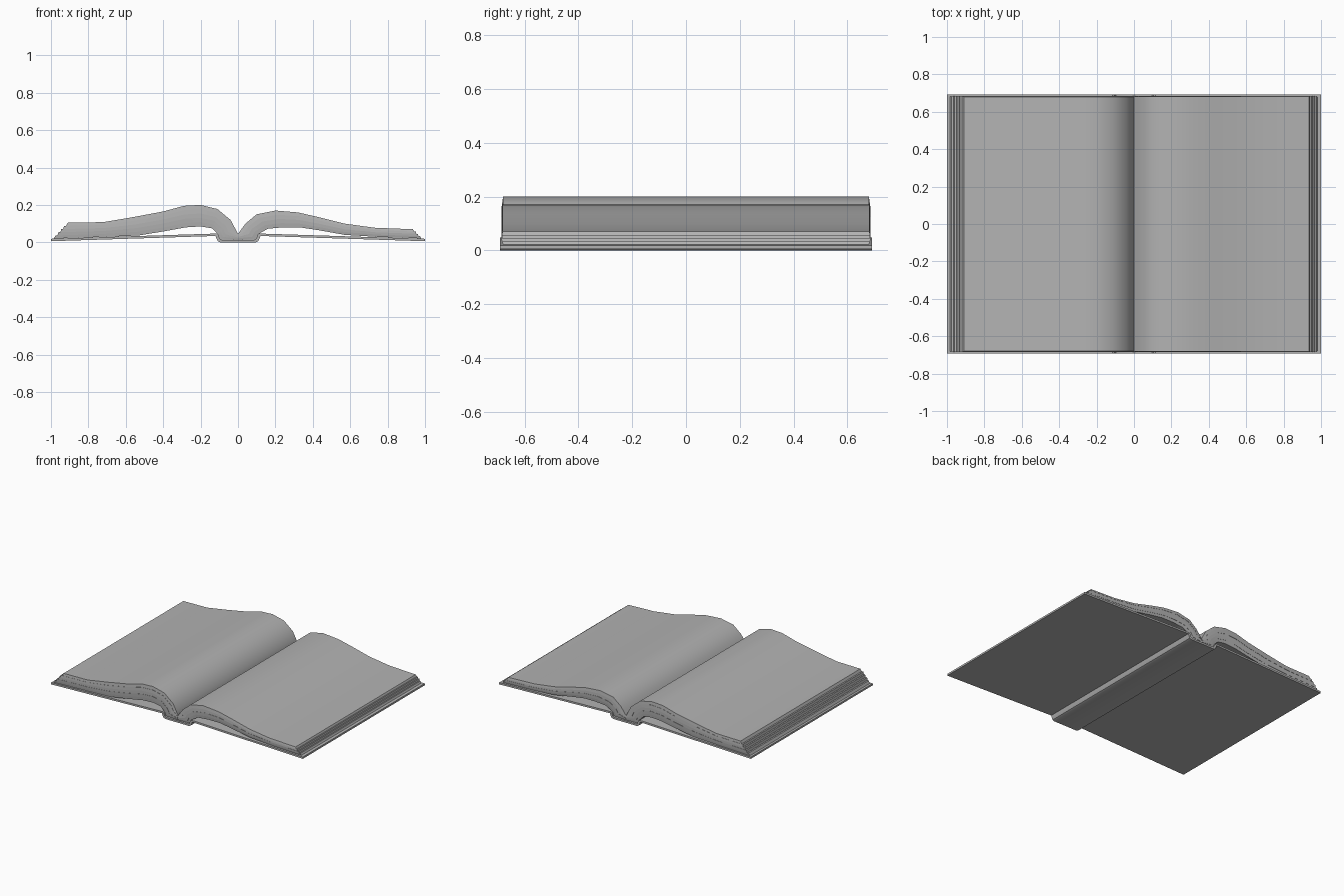
import bpy, bmesh, math

if "Cube" in bpy.data.objects:
    bpy.data.objects.remove(bpy.data.objects["Cube"])

grey = bpy.data.materials.new("book_grey")
grey.diffuse_color = (0.45, 0.45, 0.45, 1)
grey.use_nodes = True
grey.node_tree.nodes["Principled BSDF"].inputs["Base Color"].default_value = grey.diffuse_color


def finish(name, bm):
    bmesh.ops.recalc_face_normals(bm, faces=bm.faces)
    mesh = bpy.data.meshes.new(name)
    bm.to_mesh(mesh)
    bm.free()
    mesh.materials.append(grey)
    ob = bpy.data.objects.new(name, mesh)
    bpy.context.collection.objects.link(ob)
    bpy.ops.object.select_all(action='DESELECT')
    ob.select_set(True)
    bpy.context.view_layer.objects.active = ob
    bpy.ops.object.shade_smooth_by_angle(angle=math.radians(32))
    return ob


def page_block(name, top, bottom, sheets):
    """Stack of sheets between two curves; sheet ends and fore edges step in and out."""
    bm = bmesh.new()
    n = len(top)
    rows = {-1: [], 1: []}
    levels = []                                  # (height factor, sheet index)
    for k in range(sheets):
        levels += [(k / sheets, k), ((k + 1) / sheets, k)]
    for j, (t, k) in enumerate(levels):
        # each sheet has a near-vertical fore edge, so the block is stepped
        edge = (k + (0.35 if j % 2 == 0 else 0.65)) / sheets
        edge = 0.0 if j == 0 else 1.0 if j == len(levels) - 1 else edge
        bulge = 0.004 * math.sin(math.pi * t) + (0.0015 if k % 2 else 0)
        for s in (-1, 1):
            row = []
            for i, (p, q) in enumerate(zip(top, bottom)):
                x = q[0] + (p[0] - q[0]) * (edge if i == 0 else t)
                z = q[1] + (p[1] - q[1]) * t
                row.append(bm.verts.new((x, s * (0.68 + bulge), z)))
            rows[s].append(row)
    f, b = rows[-1], rows[1]
    for j in range(len(levels) - 1):
        for r in (f, b):                         # head and tail ends
            for i in range(n - 1):
                bm.faces.new((r[j][i], r[j][i + 1], r[j + 1][i + 1], r[j + 1][i]))
        for i in (0, n - 1):                     # fore edge and gutter
            bm.faces.new((f[j][i], b[j][i], b[j + 1][i], f[j + 1][i]))
    for j in (0, -1):                            # lowest and open page
        for i in range(n - 1):
            bm.faces.new((f[j][i], f[j][i + 1], b[j][i + 1], b[j][i]))
    return finish(name, bm)


def strip(name, outer, inner, half):
    """Bent sheet with thickness, extruded along y."""
    bm = bmesh.new()
    n = len(outer)
    o, q = [[[bm.verts.new((x, y, z)) for x, z in c] for y in (-half, half)]
            for c in (outer, inner)]
    for i in range(n - 1):
        for c in (o, q):
            bm.faces.new((c[0][i], c[0][i + 1], c[1][i + 1], c[1][i]))
        for s in (0, 1):
            bm.faces.new((o[s][i], o[s][i + 1], q[s][i + 1], q[s][i]))
    for i in (0, n - 1):
        bm.faces.new((o[0][i], o[1][i], q[1][i], q[0][i]))
    return finish(name, bm)


def mirrored(half):
    return [(-x, z) for x, z in half] + half[::-1]


# Cover: two boards sloping up to a sunken rounded spine
outer_half = [(1.0, 0.006), (0.12, 0.034), (0.115, 0.02), (0.108, 0.006), (0.095, 0.0)]
inner_half = [(1.0, 0.019), (0.115, 0.047), (0.105, 0.04), (0.097, 0.018), (0.088, 0.013)]
strip("cover", mirrored(outer_half), mirrored(inner_half), 0.692)

# Left pages, fore edge to gutter
page_block("left_pages",
           [(-.91, .105), (-.72, .108), (-.56, .135), (-.4, .165), (-.29, .195),
            (-.2, .2), (-.11, .178), (-.04, .12), (-.02, .083), (0, .045)],
           [(-.985, .02), (-.72, .029), (-.53, .037), (-.4, .058), (-.28, .08),
            (-.2, .085), (-.14, .075), (-.107, .043), (-.097, .016), (0, .013)], 5)

# Right pages, fore edge to gutter
page_block("right_pages",
           [(.935, .07), (.73, .078), (.57, .1), (.43, .135), (.32, .16),
            (.2, .17), (.1, .15), (.04, .1), (.02, .073), (0, .045)],
           [(.98, .021), (.75, .029), (.57, .04), (.43, .065), (.33, .08),
            (.24, .08), (.16, .073), (.107, .043), (.097, .016), (0, .013)], 4)
